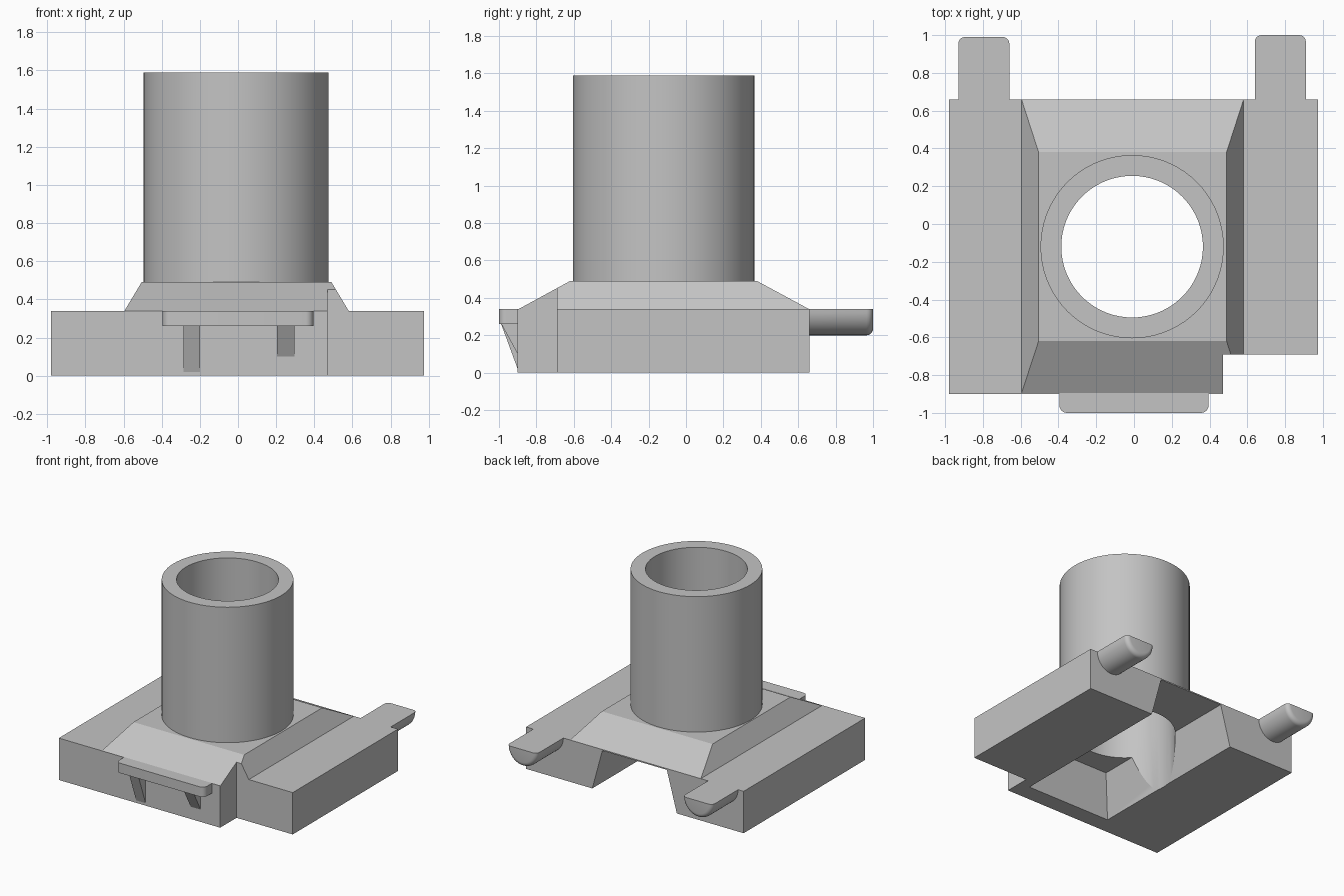
import bpy, bmesh
from math import sin, cos, pi, radians

cube = bpy.data.objects.get("Cube")
if cube:
    bpy.data.objects.remove(cube, do_unlink=True)

grey = bpy.data.materials.new("plain_grey")
grey.use_nodes = True
COLOUR = (0.55, 0.55, 0.55, 1)
grey.diffuse_color = COLOUR
grey.node_tree.nodes["Principled BSDF"].inputs["Base Color"].default_value = COLOUR


def loft(name, rings):
    """Closed solid through a list of equally long point rings."""
    bm = bmesh.new()
    loops = [[bm.verts.new(p) for p in ring] for ring in rings]
    n = len(loops[0])
    for a, b in zip(loops, loops[1:]):
        for i in range(n):
            j = (i + 1) % n
            bm.faces.new((a[i], a[j], b[j], b[i]))
    bm.faces.new(loops[0][::-1])
    bm.faces.new(loops[-1])
    bmesh.ops.recalc_face_normals(bm, faces=bm.faces)
    mesh = bpy.data.meshes.new(name)
    bm.to_mesh(mesh)
    bm.free()
    mesh.materials.append(grey)
    obj = bpy.data.objects.new(name, mesh)
    bpy.context.collection.objects.link(obj)
    return obj


def rect(x0, x1, y0, y1, z):
    return [(x0, y0, z), (x1, y0, z), (x1, y1, z), (x0, y1, z)]


def box(name, x0, x1, y0, y1, z0, z1):
    return loft(name, [rect(x0, x1, y0, y1, z0), rect(x0, x1, y0, y1, z1)])


def cylinder(name, r, z0, z1, n=72):
    return loft(name, [[(CX + r * cos(2 * pi * i / n), CY + r * sin(2 * pi * i / n), z)
                        for i in range(n)] for z in (z0, z1)])


def combine(obj, tool, operation):
    """Apply a boolean and remove the tool object."""
    mod = obj.modifiers.new("cut", 'BOOLEAN')
    mod.operation, mod.solver, mod.object = operation, 'EXACT', tool
    graph = bpy.context.evaluated_depsgraph_get()
    obj.data = bpy.data.meshes.new_from_object(obj.evaluated_get(graph))
    obj.modifiers.clear()
    bpy.data.objects.remove(tool, do_unlink=True)


def smooth(obj):
    bpy.ops.object.select_all(action='DESELECT')
    obj.select_set(True)
    bpy.context.view_layer.objects.active = obj
    bpy.ops.object.shade_smooth_by_angle(angle=radians(20))


CX, CY = -0.01, -0.12       # tube axis
TOP = 0.34                  # top of the base plate
DECK = 0.49                 # top of the raised deck

# Base plate with raised, sloped deck
base = box("base", -0.98, 0.975, -0.9, 0.66, 0, TOP)
deck = loft("deck", [rect(-0.595, 0.58, -0.895, 0.658, 0.2),
                     rect(-0.595, 0.58, -0.895, 0.658, TOP),
                     rect(-0.505, 0.49, -0.62, 0.38, DECK)])
combine(base, deck, 'UNION')

# Front corner notch, tapered channel open at the back, and bore
combine(base, box("notch", 0.47, 1.2, -1.2, -0.69, -0.2, 1), 'DIFFERENCE')
channel = loft("channel", [rect(-0.407, 0.407, -0.787, 0.9, -0.1),
                           rect(-0.29, 0.29, -0.67, 0.9, 0.33)])
combine(base, channel, 'DIFFERENCE')
combine(base, cylinder("bore", 0.375, -0.3, 2), 'DIFFERENCE')
smooth(base)

# Hollow tube
tube = cylinder("tube", 0.485, DECK, 1.59)
combine(tube, cylinder("bore", 0.375, -0.3, 2), 'DIFFERENCE')
smooth(tube)

# Half-round pegs at the back, with rounded tips
R, TIP = 0.135, 0.035
for name, x, end in (("right_peg", -0.795, 0.99), ("left_peg", 0.775, 1.0)):
    stations = [(0.6, 1)]
    for k in range(6):
        a = k / 5 * pi / 2
        stations.append((end - TIP + TIP * sin(a), 1 - TIP / R * (1 - cos(a))))
    rings = [[(x - R * s * cos(pi * i / 20), y, TOP - R * 1.04 * s * sin(pi * i / 20))
              for i in range(21)] for y, s in stations]
    smooth(loft(name, rings))

# Front tab with rounded corners
C = 0.04
plan = [(0.395, -0.87), (-0.395, -0.87)]
for x, start in ((-0.395 + C, pi), (0.395 - C, 1.5 * pi)):
    plan += [(x + C * cos(start + k * pi / 12), -1 + C + C * sin(start + k * pi / 12))
             for k in range(7)]
smooth(loft("front_tab", [[(x, y, z) for x, y in plan] for z in (0.26, TOP)]))

# Triangular ribs under the tab
for name, x0, x1, low in (("right_rib", -0.285, -0.2, 0.02), ("left_rib", 0.205, 0.295, 0.1)):
    side = [(-0.87, low), (-0.9, low), (-0.99, 0.265), (-0.87, 0.265)]
    loft(name, [[(x, y, z) for y, z in side] for x in (x0, x1)])
